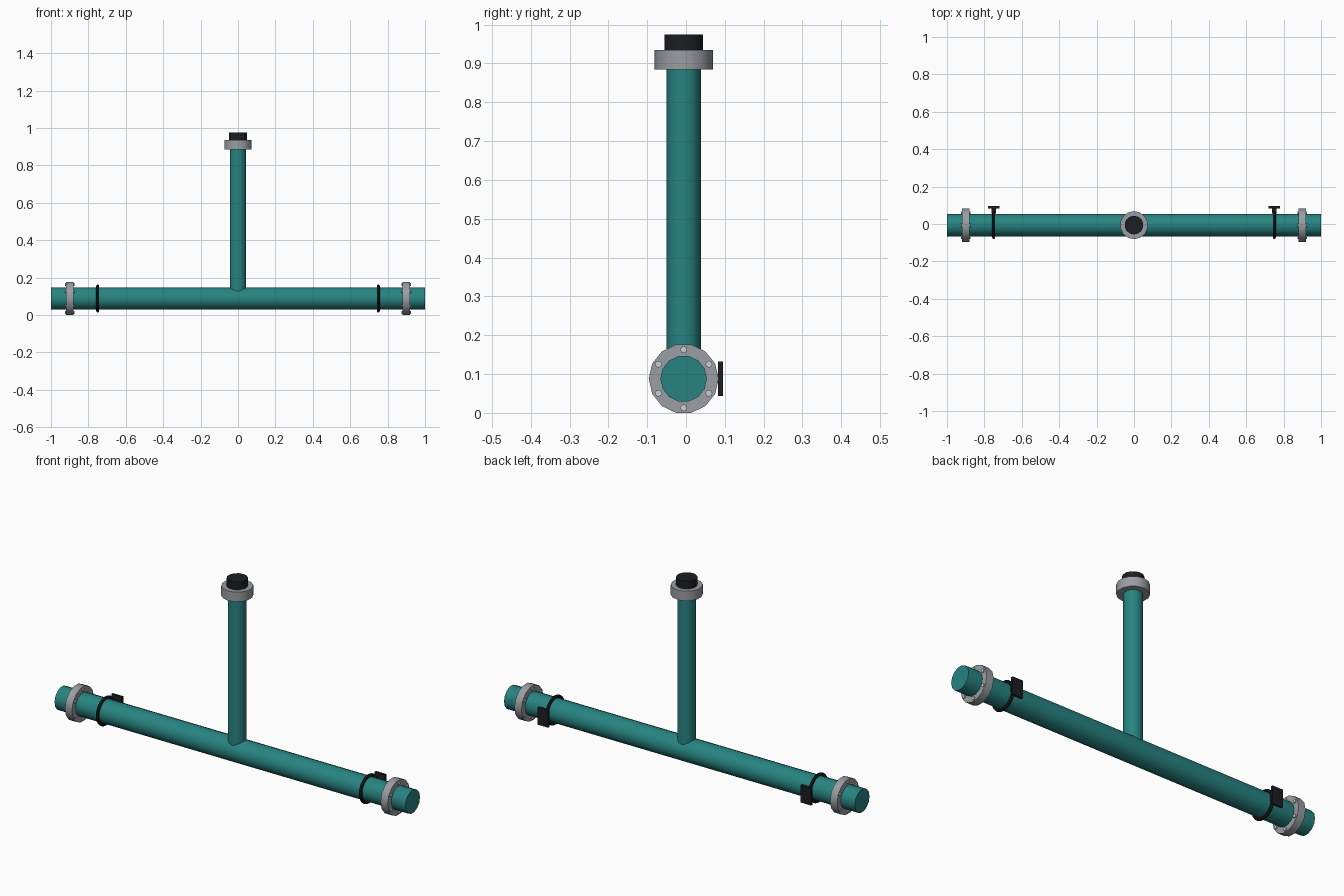
import bpy
from math import pi, sin, cos, radians

if "Cube" in bpy.data.objects:
    bpy.data.objects.remove(bpy.data.objects["Cube"])

CY, CZ = -0.006, 0.088      # pipe axis
ALONG_X = (0, pi / 2, 0)


def material(name, rgb):
    m = bpy.data.materials.new(name)
    m.diffuse_color = (*rgb, 1)
    m.use_nodes = True
    m.node_tree.nodes["Principled BSDF"].inputs["Base Color"].default_value = m.diffuse_color
    return m


teal = material("teal", (0.02, 0.23, 0.22))
steel = material("steel", (0.32, 0.34, 0.36))
bright = material("bright_steel", (0.6, 0.62, 0.64))
black = material("black_rubber", (0.012, 0.013, 0.016))


def finish(name, mat):
    ob = bpy.context.object
    ob.name = name
    ob.data.materials.append(mat)
    bpy.ops.object.shade_smooth_by_angle(angle=radians(30))
    return ob


def cyl(name, mat, r, depth, loc, rot=(0, 0, 0), sides=14):
    bpy.ops.mesh.primitive_cylinder_add(vertices=sides, radius=r, depth=depth,
                                        location=loc, rotation=rot)
    return finish(name, mat)


def box(name, mat, size, loc):
    bpy.ops.mesh.primitive_cube_add(size=1, location=loc)
    bpy.context.object.scale = size
    bpy.ops.object.transform_apply(location=False, rotation=False, scale=True)
    return finish(name, mat)


# Pipes
cyl("main_pipe", teal, 0.06, 2.0, (0, CY, CZ), ALONG_X)
cyl("riser_pipe", teal, 0.044, 0.82, (0, CY, 0.50))

# Collar and cap on the riser
cyl("riser_collar", steel, 0.075, 0.05, (0, CY, 0.91))
cyl("riser_cap", black, 0.05, 0.06, (0, CY, 0.945))

for side, s in (("left", -1), ("right", 1)):
    # Bolted flange
    cyl(side + "_flange", steel, 0.09, 0.04, (s * 0.9, CY, CZ), ALONG_X)
    for i in range(6):
        a = pi / 2 + i * pi / 3
        cyl(f"{side}_bolt_{i + 1}", bright, 0.009, 0.05,
            (s * 0.9, CY + 0.075 * cos(a), CZ + 0.075 * sin(a)), ALONG_X, 8)

    # Wall clamp: ring, stem and mounting plate
    x = s * 0.75
    bpy.ops.mesh.primitive_torus_add(major_radius=0.067, minor_radius=0.008,
                                     major_segments=24, minor_segments=8,
                                     location=(x, CY, CZ), rotation=ALONG_X)
    finish(side + "_clamp_ring", black)
    box(side + "_clamp_stem", black, (0.022, 0.028, 0.022), (x, 0.07, CZ))
    box(side + "_clamp_plate", black, (0.06, 0.012, 0.09), (x, 0.089, CZ))
